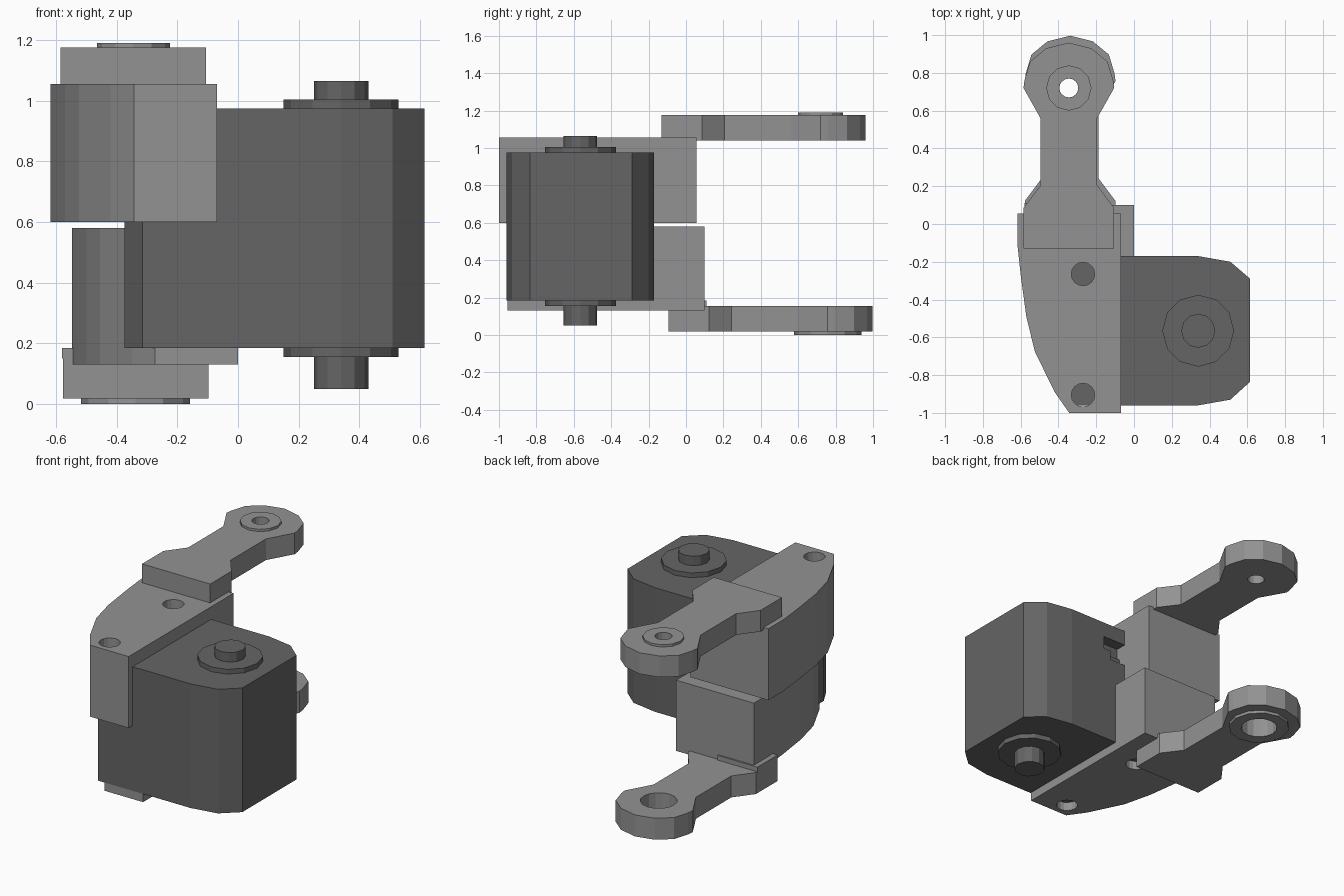
import bpy
import bmesh
import math

cube = bpy.data.objects.get("Cube")
if cube:
    bpy.data.objects.remove(cube, do_unlink=True)


def material(name, value):
    mat = bpy.data.materials.new(name)
    mat.use_nodes = True
    colour = (value, value, value, 1)
    mat.diffuse_color = colour
    mat.node_tree.nodes["Principled BSDF"].inputs["Base Color"].default_value = colour
    return mat


LIGHT = material("light grey", 0.29)
DARK = material("dark grey", 0.13)


def prism(name, points, z0, z1, mat):
    """Extrude a flat outline from z0 up to z1."""
    bm = bmesh.new()
    face = bm.faces.new([bm.verts.new((x, y, z0)) for x, y in points])
    top = bmesh.ops.extrude_face_region(bm, geom=[face])["geom"]
    verts = [v for v in top if isinstance(v, bmesh.types.BMVert)]
    bmesh.ops.translate(bm, verts=verts, vec=(0, 0, z1 - z0))
    bmesh.ops.recalc_face_normals(bm, faces=bm.faces)
    mesh = bpy.data.meshes.new(name)
    bm.to_mesh(mesh)
    bm.free()
    mesh.materials.append(mat)
    obj = bpy.data.objects.new(name, mesh)
    bpy.context.collection.objects.link(obj)
    return obj


def circle(cx, cy, r, n=12):
    return [(cx + r * math.cos(math.tau * i / n), cy + r * math.sin(math.tau * i / n))
            for i in range(n)]


def box(x0, x1, y0, y1):
    return [(x0, y0), (x1, y0), (x1, y1), (x0, y1)]


def cut(obj, outline, z0, z1):
    """Subtract a prism from the object and drop the cutter."""
    cutter = prism("cutter", outline, z0, z1, obj.data.materials[0])
    cutter.hide_render = True
    mod = obj.modifiers.new("cut", "BOOLEAN")
    mod.operation = "DIFFERENCE"
    mod.solver = "EXACT"
    mod.object = cutter
    graph = bpy.context.evaluated_depsgraph_get()
    mesh = bpy.data.meshes.new_from_object(obj.evaluated_get(graph))
    obj.modifiers.clear()
    obj.data = mesh
    bpy.data.objects.remove(cutter, do_unlink=True)


def shifted(points, dx, dy):
    return [(x + dx, y + dy) for x, y in points]


# Motor housing with rounded outer corners and a socket in the back
housing = prism("motor_housing", [
    (0.34, -0.17), (0.51, -0.2), (0.615, -0.29), (0.615, -0.835), (0.51, -0.93),
    (0.34, -0.96), (-0.315, -0.96), (-0.375, -0.85), (-0.375, -0.17)],
    0.185, 0.975, DARK)
cut(housing, box(-0.16, 0.09, -0.24, -0.1), 0.8, 0.88)
cut(housing, box(-0.16, 0.04, -0.22, -0.1), 0.74, 0.81)

# Motor bosses and shaft ends
AXIS = (0.34, -0.565)
for side, boss, shaft in (("upper", (0.97, 1.005), (1.0, 1.065)),
                          ("lower", (0.155, 0.19), (0.05, 0.16))):
    prism(side + "_boss", circle(*AXIS, 0.19), *boss, DARK)
    prism(side + "_shaft", circle(*AXIS, 0.09), *shaft, DARK)

# Two curved side brackets, the lower one offset from the upper
BRACKET = [(-0.07, 0.055), (-0.618, 0.055), (-0.618, -0.1), (-0.6, -0.27),
           (-0.57, -0.49), (-0.525, -0.675), (-0.42, -0.89), (-0.343, -1.0),
           (-0.07, -1.0)]
for side, dx, dy, z0, z1 in (("upper", 0, 0, 0.6, 1.055),
                             ("lower", 0.07, 0.045, 0.13, 0.58)):
    bracket = prism(side + "_bracket", shifted(BRACKET, dx, dy), z0, z1, LIGHT)
    for y in (-0.265, -0.905):
        cut(bracket, circle(-0.27 + dx, y + dy, 0.062, 16), z0 - 0.1, z1 + 0.1)

# Two lever arms, each half outline mirrored about its centre line
HALF = [(0.24, -0.13), (0.24, 0.085), (0.15, 0.205), (0.15, 0.56), (0.24, 0.72),
        (0.235, 0.76), (0.205, 0.86), (0.12, 0.93)]
ARM = HALF + [(0, 0.96)] + [(-x, y) for x, y in reversed(HALF)]
for side, cx, dy, z0, z1, r0, r1, ring, hole in (
        ("upper", -0.345, 0, 1.04, 1.175, 1.17, 1.19, 0.12, 0.05),
        ("lower", -0.338, 0.037, 0.018, 0.155, 0, 0.022, 0.18, 0.107)):
    arm = prism(side + "_arm", shifted(ARM, cx, dy), z0, z1, LIGHT)
    rim = prism(side + "_arm_rim", circle(cx, 0.72 + dy, ring), r0, r1, LIGHT)
    for part in (arm, rim):
        cut(part, circle(cx, 0.72 + dy, hole, 16), z0 - 0.1, z1 + 0.1)

# Raised root that seats the lower arm against its bracket
prism("lower_arm_root", box(-0.58, -0.3, -0.093, 0.11), 0.15, 0.185, LIGHT)
